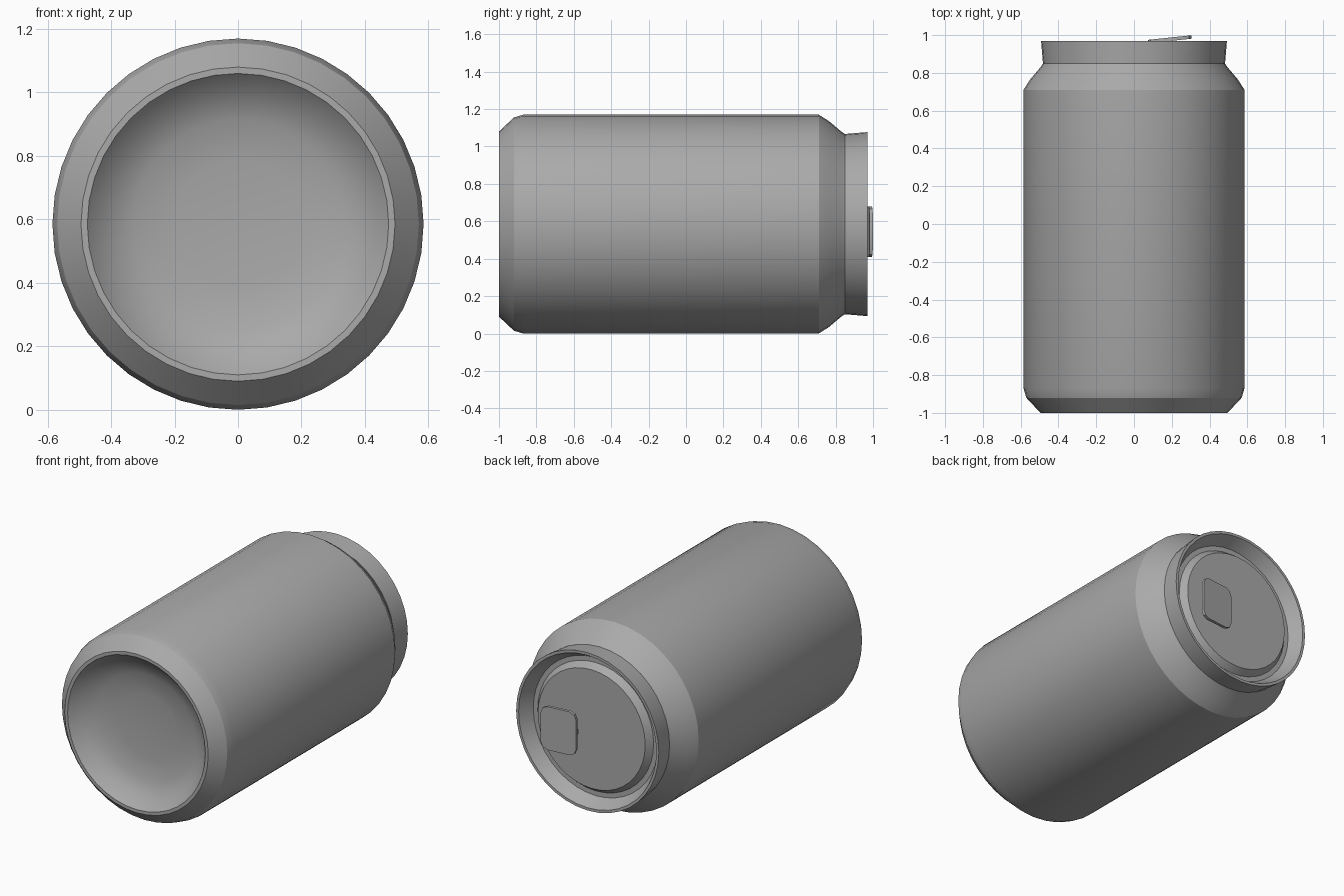
import bpy
import bmesh
import math
from mathutils import Matrix

cube = bpy.data.objects.get("Cube")
if cube:
    bpy.data.objects.remove(cube, do_unlink=True)

RADIUS = 0.585


def make_material(name, value):
    mat = bpy.data.materials.new(name)
    mat.use_nodes = True
    colour = (value, value, value, 1)
    mat.diffuse_color = colour
    mat.node_tree.nodes["Principled BSDF"].inputs["Base Color"].default_value = colour
    return mat


metal = make_material("plain grey metal", 0.4)


def finish(name, bm):
    bmesh.ops.recalc_face_normals(bm, faces=bm.faces)
    mesh = bpy.data.meshes.new(name)
    bm.to_mesh(mesh)
    bm.free()
    mesh.materials.append(metal)
    obj = bpy.data.objects.new(name, mesh)
    bpy.context.collection.objects.link(obj)
    bpy.ops.object.select_all(action="DESELECT")
    obj.select_set(True)
    bpy.context.view_layer.objects.active = obj
    bpy.ops.object.shade_smooth_by_angle(angle=math.radians(25))


def lathe(name, profile, sides):
    """Spin (radius, y) points around the lying axis of the can."""
    bm = bmesh.new()
    verts = [bm.verts.new((r, y, RADIUS)) for r, y in profile]
    edges = [bm.edges.new(pair) for pair in zip(verts, verts[1:])]
    bmesh.ops.spin(bm, geom=verts + edges, cent=(0, 0, RADIUS), axis=(0, 1, 0),
                   angle=math.tau, steps=sides, use_duplicate=False)
    bmesh.ops.remove_doubles(bm, verts=bm.verts, dist=0.0005)
    finish(name, bm)


# Shallow hollow base and foot ring, wall, shoulder, neck, rim, gutter, lid
base = [(0, -0.88), (0.2, -0.885), (0.33, -0.9), (0.42, -0.94), (0.475, -1.0)]
wall = [(0.495, -1.0), (0.57, -0.92), (RADIUS, -0.87), (RADIUS, 0.71)]
top = [(0.55, 0.765), (0.495, 0.83), (0.482, 0.85), (0.492, 0.97),
       (0.475, 0.97), (0.43, 0.89), (0.4, 0.89), (0.37, 0.93), (0, 0.93)]
lathe("can_body", base + wall + top, 40)

# Pull tab: rounded plate, tilted so its outer end lifts off the lid
bm = bmesh.new()
bmesh.ops.create_cube(bm, size=1)
bmesh.ops.scale(bm, verts=bm.verts, vec=(0.23, 0.018, 0.27))
corners = [e for e in bm.edges
           if abs((e.verts[0].co - e.verts[1].co).normalized().y) > 0.9]
bmesh.ops.bevel(bm, geom=corners, offset=0.045, segments=2, affect="EDGES", profile=0.5)
bmesh.ops.transform(bm, verts=bm.verts,
                    matrix=Matrix.Translation((0.19, 0.978, 0.545))
                    @ Matrix.Rotation(math.radians(6), 4, "Z"))
finish("pull_tab", bm)

# Rivet joining the tab to the lid
bm = bmesh.new()
bmesh.ops.create_cone(bm, cap_ends=True, segments=12, radius1=0.05, radius2=0.04, depth=0.05)
bmesh.ops.transform(bm, verts=bm.verts,
                    matrix=Matrix.Translation((0.14, 0.95, 0.545))
                    @ Matrix.Rotation(math.radians(-90), 4, "X"))
finish("tab_rivet", bm)
